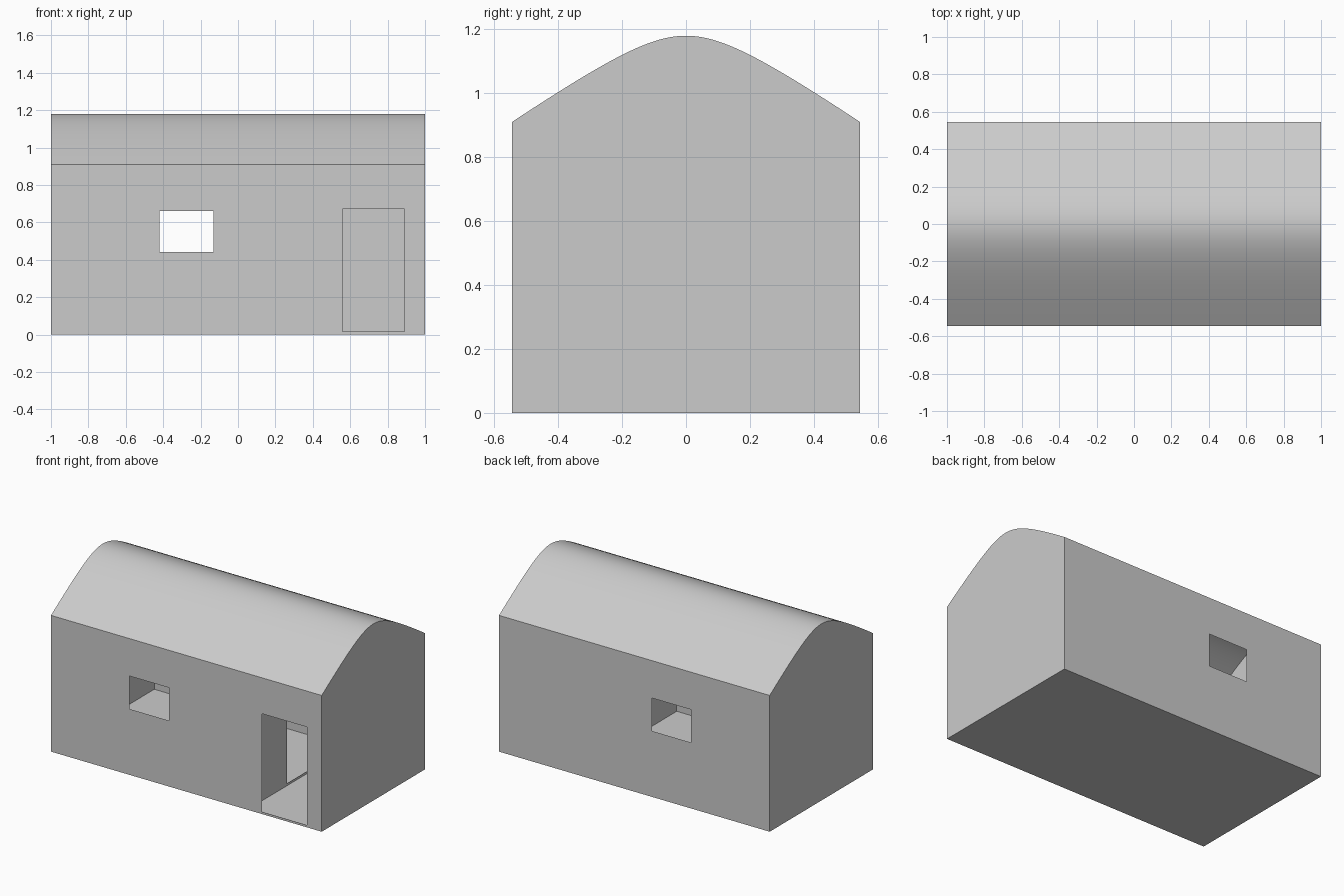
import bpy, bmesh, math

if "Cube" in bpy.data.objects:
    bpy.data.objects.remove(bpy.data.objects["Cube"])

L, D, EAVE, RIDGE = 1.0, 0.545, 0.91, 1.18   # half length, half depth, heights
SEG = 48


def roof_z(y):
    # rounded ridge easing into nearly straight slopes
    a, k2 = 0.131, 0.484
    f = lambda t: math.sqrt(a * a + k2 * t * t) - a
    return RIDGE - (RIDGE - EAVE) * f(y) / f(D)


CURVE = [(y, roof_z(y)) for y in (-D + 2 * D * i / SEG for i in range(SEG + 1))]


def make(name, faces, smooth=False):
    bm = bmesh.new()
    for f in faces:
        bm.faces.new([bm.verts.new(p) for p in f])
    bmesh.ops.remove_doubles(bm, verts=bm.verts, dist=1e-5)
    for f in bm.faces:
        f.smooth = smooth
    me = bpy.data.meshes.new(name)
    bm.to_mesh(me)
    bm.free()
    ob = bpy.data.objects.new(name, me)
    bpy.context.collection.objects.link(ob)
    return ob


def panel(width, height, openings, place, flip=False):
    """Thin rectangular sheet with openings (u0, u1, v0, v1)."""
    us = sorted({-width, width, *(u for o in openings for u in o[:2])})
    vs = sorted({0, height, *(v for o in openings for v in o[2:])})
    faces = []
    for u0, u1 in zip(us, us[1:]):
        for v0, v1 in zip(vs, vs[1:]):
            if any(o[0] <= u0 < o[1] and o[2] <= v0 < o[3] for o in openings):
                continue
            f = [place(u, v) for u, v in ((u0, v0), (u1, v0), (u1, v1), (u0, v1))]
            faces.append(f[::-1] if flip else f)
    return faces


WINDOW = (-0.42, -0.13, 0.44, 0.66)
DOOR = (0.56, 0.89, 0.015, 0.67)
INNER_DOOR = (-0.123, 0.2, 0.015, 0.67)

# long walls
make("front_wall", panel(L, EAVE, [WINDOW, DOOR], lambda u, v: (u, -D, v)))
make("back_wall", panel(L, EAVE, [WINDOW], lambda u, v: (u, D, v), True))


# gabled walls: two ends and the inner partition with its doorway
def gabled(name, x, openings=(), flip=False):
    faces = panel(D, EAVE, openings, lambda u, v: (x, u, v), flip)
    gable = [(x, y, z) for y, z in CURVE]
    faces.append(gable if flip else gable[::-1])
    make(name, faces)


gabled("right_end_wall", L)
gabled("left_end_wall", -L, flip=True)
gabled("partition_wall", 0.45, [INNER_DOOR])

# floor
make("floor", [[(-L, -D, 0), (-L, D, 0), (L, D, 0), (L, -D, 0)]])

# rounded roof sheet
make("roof", [[(-L, *p), (L, *p), (L, *q), (-L, *q)]
              for p, q in zip(CURVE, CURVE[1:])], smooth=True)
